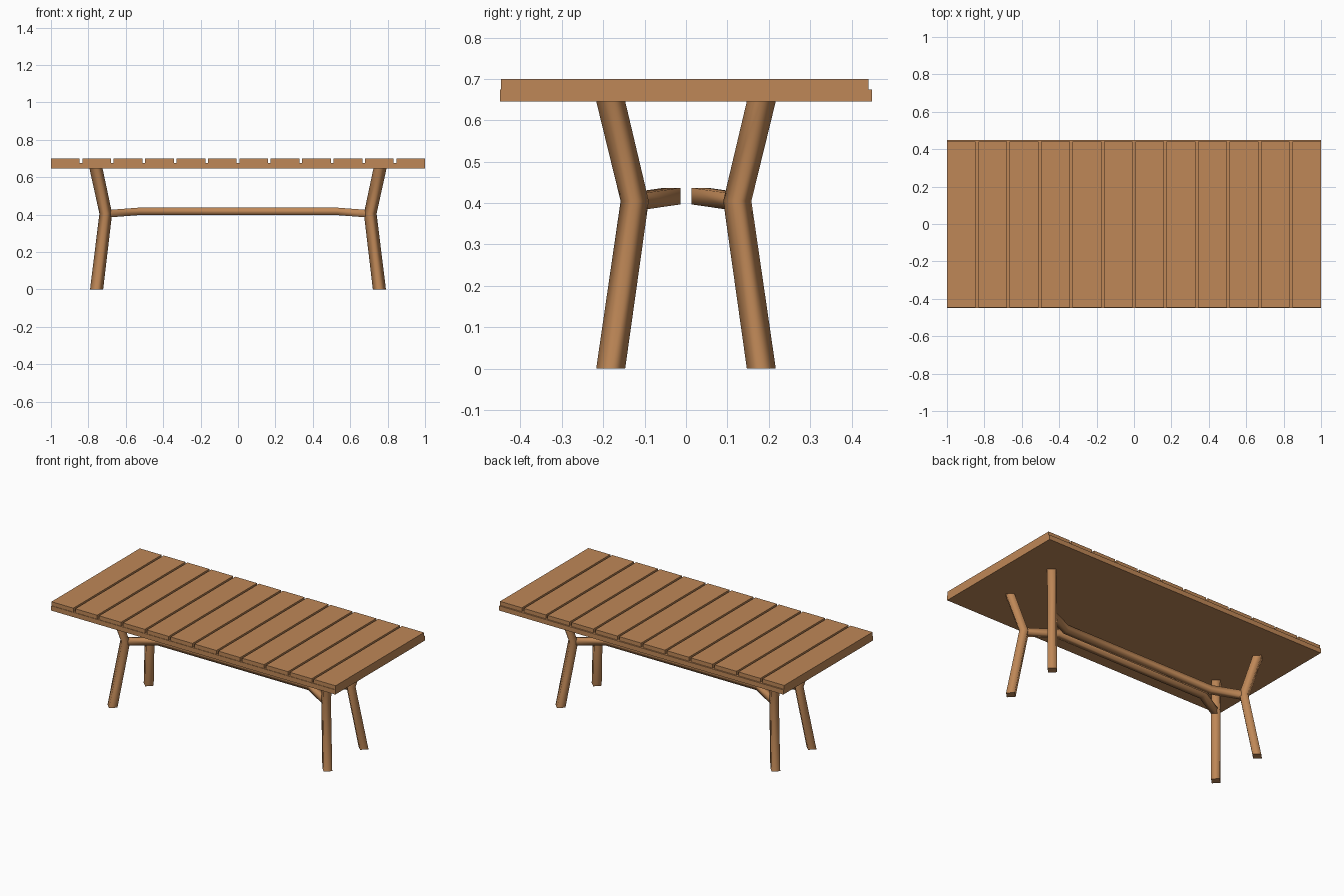
import bpy, bmesh, math
from mathutils import Vector

if "Cube" in bpy.data.objects:
    bpy.data.objects.remove(bpy.data.objects["Cube"])

wood = bpy.data.materials.new("warm wood")
wood.diffuse_color = (0.52, 0.245, 0.095, 1)
wood.use_nodes = True
wood.node_tree.nodes["Principled BSDF"].inputs["Base Color"].default_value = wood.diffuse_color


def finish(bm, name):
    bmesh.ops.recalc_face_normals(bm, faces=bm.faces)
    me = bpy.data.meshes.new(name)
    bm.to_mesh(me)
    bm.free()
    me.materials.append(wood)
    ob = bpy.data.objects.new(name, me)
    bpy.context.collection.objects.link(ob)
    return ob


def box(name, x0, x1, y0, y1, z0, z1):
    bm = bmesh.new()
    bmesh.ops.create_cube(bm, size=1)
    for v in bm.verts:
        v.co = ((x0 + x1) / 2 + v.co.x * (x1 - x0),
                (y0 + y1) / 2 + v.co.y * (y1 - y0),
                (z0 + z1) / 2 + v.co.z * (z1 - z0))
    return finish(bm, name)


def loft(name, rings):
    """Skin square rings into a smooth tube with crisp flat ends."""
    bm = bmesh.new()
    loops = [[bm.verts.new(p) for p in ring] for ring in rings]
    for a, b in zip(loops, loops[1:]):
        for i in range(4):
            j = (i + 1) % 4
            bm.faces.new((a[i], a[j], b[j], b[i])).smooth = True
    for end in (loops[0], loops[-1]):
        cap = bm.faces.new(end)
        for e in cap.edges:
            e.smooth = False
    return finish(bm, name)


# table top: solid slab carrying twelve separated boards
box("top_slab", -1, 1, -0.45, 0.45, 0.645, 0.675)
count, gap = 12, 0.014
width = (2 - gap * (count - 1)) / count
for i in range(count):
    x = -1 + i * (width + gap)
    box(f"board_{i + 1}", x, x + width, -0.447, 0.441, 0.675, 0.70)


# bent legs: square section turned 45 degrees, kinked at the knee
def leg_ring(x, y, z, r):
    return [(x + r * math.cos(k * math.pi / 2), y + r * math.sin(k * math.pi / 2), z)
            for k in range(4)]


for sx, side in ((-1, "left"), (1, "right")):
    for sy, end in ((-1, "front"), (1, "back")):
        loft(f"{end}_{side}_leg", [
            leg_ring(sx * 0.756, sy * 0.182, 0, 0.035),
            leg_ring(sx * 0.707, sy * 0.124, 0.405, 0.034),
            leg_ring(sx * 0.759, sy * 0.182, 0.646, 0.035)])

# paired stretchers: straight in the middle, splayed out to each knee
h = 0.02
for sy, end in ((-1, "front"), (1, "back")):
    rings = []
    for x, y, z in ((-0.70, 0.122, 0.404), (-0.53, 0.033, 0.417),
                    (0.53, 0.033, 0.417), (0.70, 0.122, 0.404)):
        rings.append([(x, sy * y + dy * h, z + dz * h)
                      for dy, dz in ((-1, -1), (1, -1), (1, 1), (-1, 1))])
    loft(f"{end}_stretcher", rings)
